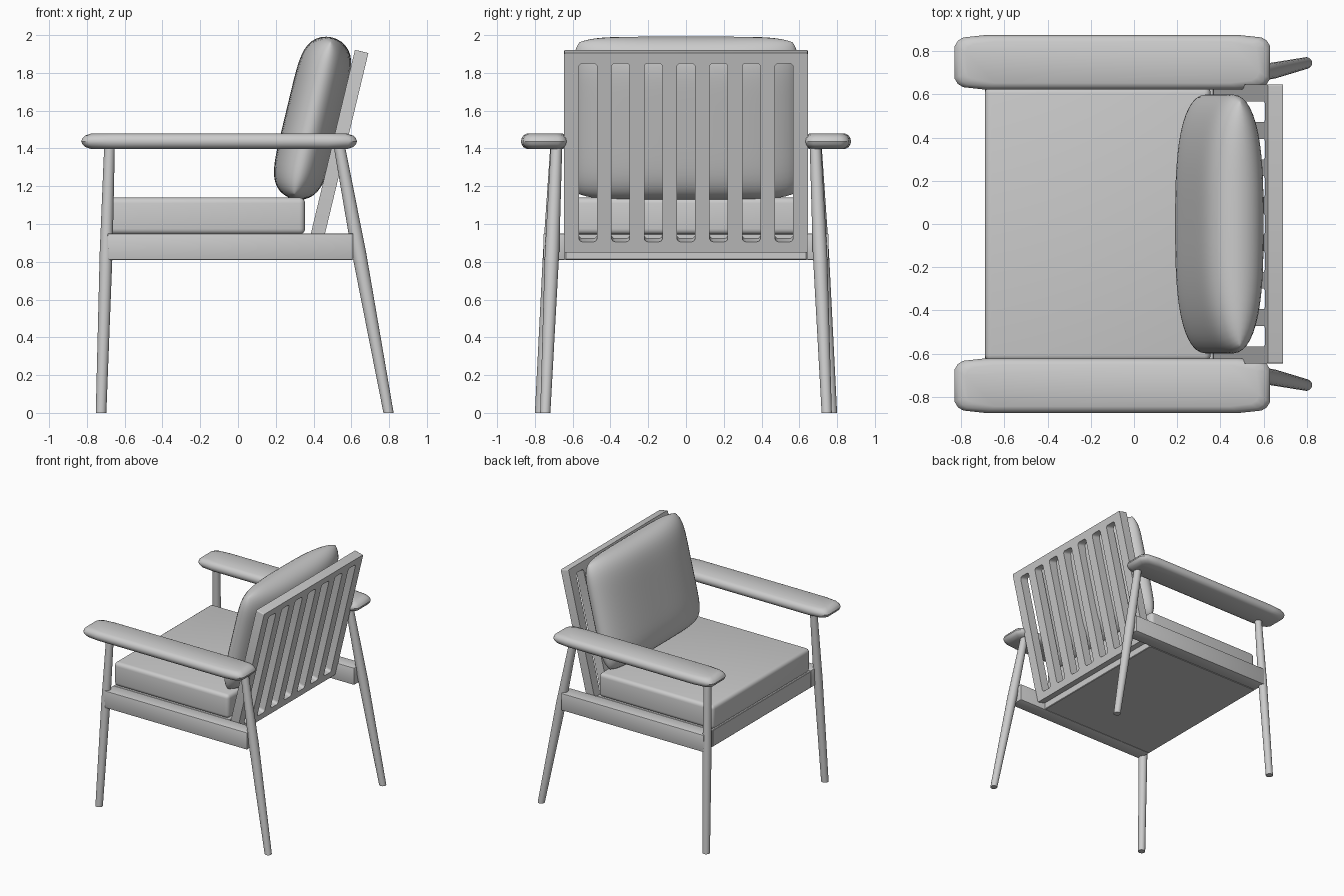
import bpy, bmesh, math
from mathutils import Vector, Matrix

if "Cube" in bpy.data.objects:
    bpy.data.objects.remove(bpy.data.objects["Cube"])

TILT = math.atan(0.24)
S, C = math.sin(TILT), math.cos(TILT)


def add_object(name, bm, smooth=True):
    bmesh.ops.recalc_face_normals(bm, faces=bm.faces)
    me = bpy.data.meshes.new(name)
    bm.to_mesh(me)
    bm.free()
    ob = bpy.data.objects.new(name, me)
    bpy.context.collection.objects.link(ob)
    if smooth:
        bpy.context.view_layer.objects.active = ob
        bpy.ops.object.select_all(action='DESELECT')
        ob.select_set(True)
        bpy.ops.object.shade_smooth_by_angle(angle=math.radians(35))
    return ob


def box(name, lo, hi, bevel, segments):
    bm = bmesh.new()
    lo, hi = Vector(lo), Vector(hi)
    m = Matrix.Translation((lo + hi) / 2) @ Matrix.Diagonal((*(hi - lo), 1))
    bmesh.ops.create_cube(bm, size=1, matrix=m)
    bmesh.ops.bevel(bm, geom=bm.edges[:], offset=bevel, segments=segments,
                    profile=0.5, affect='EDGES')
    return add_object(name, bm)


def loft(name, rings):
    bm = bmesh.new()
    loops = [[bm.verts.new(p) for p in r] for r in rings]
    n = len(loops[0])
    for a, b in zip(loops, loops[1:]):
        for i in range(n):
            j = (i + 1) % n
            bm.faces.new((a[i], a[j], b[j], b[i]))
    bm.faces.new(loops[0][::-1])
    bm.faces.new(loops[-1])
    return add_object(name, bm)


def leg(name, foot, top, r_foot, r_mid, r_top):
    foot, top = Vector(foot), Vector(top)
    rings = []
    for t, r in ((0, r_foot), (0.6, r_mid), (1, r_top)):
        c = foot.lerp(top, t)
        rings.append([c + Vector((r * math.cos(a), r * math.sin(a), 0))
                      for a in (2 * math.pi * k / 20 for k in range(20))])
    loft(name, rings)


def armrest(name, yc):
    # rounded slab: one chamfered outline, inset towards top and bottom
    rings = []
    for z, d in ((1.398, 0.05), (1.408, 0.02), (1.422, 0.006), (1.438, 0),
                 (1.454, 0.006), (1.468, 0.02), (1.478, 0.05)):
        k = d * 0.6
        quarter = [(0.73 - d, 0.075 - k), (0.715 - d, 0.1 - k),
                   (0.69 - d, 0.115 - k), (0.59 - d, 0.126 - k)]
        half = quarter + [(-x, y) for x, y in quarter[::-1]]
        pts = half + [(x, -y) for x, y in half[::-1]]
        rings.append([(x - 0.1, yc + y, z) for x, y in pts])
    loft(name, rings)


# legs, armrests and side rails, mirrored left and right
for side, s in (("left", -1), ("right", 1)):
    leg("front_leg_" + side, (-0.725, 0.772 * s, 0), (-0.68, 0.69 * s, 1.42),
        0.028, 0.034, 0.028)
    leg("rear_leg_" + side, (0.797, 0.745 * s, 0), (0.535, 0.685 * s, 1.42),
        0.027, 0.038, 0.03)
    armrest("armrest_" + side, 0.748 * s)
    y0, y1 = sorted((0.64 * s, 0.755 * s))
    box("side_rail_" + side, (-0.69, y0, 0.81), (0.61, y1, 0.95), 0.006, 2)

# seat base and seat cushion
box("seat_base", (-0.69, -0.64, 0.81), (0.37, 0.64, 0.948), 0.004, 1)
box("seat_cushion", (-0.69, -0.635, 0.945), (0.355, 0.635, 1.14), 0.03, 4)

# slatted back frame: filled outline with rounded slots, tilted backwards
tilted = Matrix(((0, S, C), (1, 0, 0), (0, C, -S))).to_4x4()
cu = bpy.data.curves.new("back_outline", 'CURVE')
cu.dimensions = '2D'
cu.fill_mode = 'BOTH'
cu.extrude = 0.0365


def rounded_rect(x0, x1, y0, y1, r):
    pts = []
    for cx, cy, a0 in ((x1 - r, y1 - r, 0), (x0 + r, y1 - r, 90),
                       (x0 + r, y0 + r, 180), (x1 - r, y0 + r, 270)):
        for k in range(5):
            a = math.radians(a0 + 22.5 * k)
            pts.append((cx + r * math.cos(a), cy + r * math.sin(a)))
    sp = cu.splines.new('POLY')
    sp.points.add(len(pts) - 1)
    for p, (x, y) in zip(sp.points, pts):
        p.co = (x, y, 0, 1)
    sp.use_cyclic_u = True


rounded_rect(-0.645, 0.645, 0, 1.085, 0.008)
for i in range(-3, 4):
    rounded_rect(i * 0.173 - 0.048, i * 0.173 + 0.048, 0.057, 1.029, 0.02)
tmp = bpy.data.objects.new("back_outline", cu)
bpy.context.collection.objects.link(tmp)
bpy.context.view_layer.update()
bm = bmesh.new()
bm.from_mesh(tmp.evaluated_get(bpy.context.evaluated_depsgraph_get()).to_mesh())
bpy.data.objects.remove(tmp)
bmesh.ops.remove_doubles(bm, verts=bm.verts, dist=1e-5)
bm.transform(Matrix.Translation((0.437 - 0.0365 * C, 0, 0.85 + 0.0365 * S)) @ tilted)
add_object("back_frame", bm)

# plump back cushion: two bulged sheets welded along the rim
bm = bmesh.new()
N = 28
for sgn in (-1, 1):
    grid = []
    for i in range(N + 1):
        u = math.sin(math.pi * (i / N - 0.5))
        row = []
        for j in range(N + 1):
            v = math.sin(math.pi * (j / N - 0.5))
            t = math.sqrt(max(0, 1 - abs(u) ** 3) * max(0, 1 - abs(v) ** 6))
            row.append(bm.verts.new((0.6 * u * (1 - 0.06 * v ** 8),
                                     0.44 * v * (1 - 0.06 * u ** 8),
                                     sgn * 0.145 * t)))
        grid.append(row)
    for i in range(N):
        for j in range(N):
            bm.faces.new((grid[i][j], grid[i + 1][j],
                          grid[i + 1][j + 1], grid[i][j + 1]))
bmesh.ops.remove_doubles(bm, verts=bm.verts, dist=1e-5)
bm.transform(Matrix.Translation((0.395, 0, 1.56)) @ tilted)
cushion = add_object("back_cushion", bm, smooth=False)
for p in cushion.data.polygons:
    p.use_smooth = True
